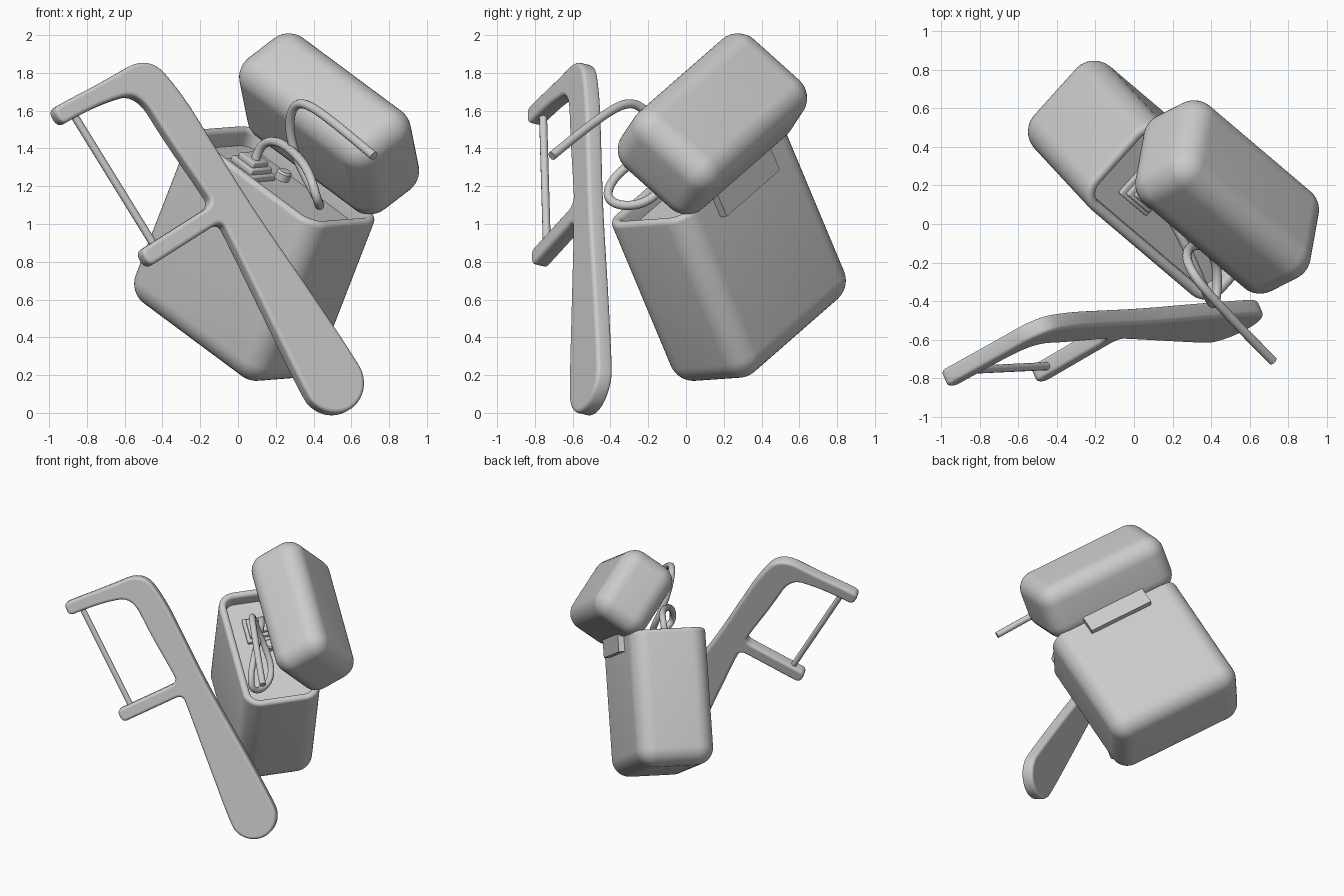
import bpy, bmesh, math
from mathutils import Vector, Matrix

if "Cube" in bpy.data.objects:
    bpy.data.objects.remove(bpy.data.objects["Cube"])


def frame(x, y, z, origin):
    m = Matrix((x, y, z)).transposed().to_4x4()
    m.translation = origin
    return m


def smooth(ob, angle=35):
    bpy.ops.object.select_all(action='DESELECT')
    ob.select_set(True)
    bpy.context.view_layer.objects.active = ob
    bpy.ops.object.shade_smooth_by_angle(angle=math.radians(angle))


def add_mesh(name, bm, mat):
    bmesh.ops.recalc_face_normals(bm, faces=bm.faces)
    me = bpy.data.meshes.new(name)
    bm.to_mesh(me)
    bm.free()
    ob = bpy.data.objects.new(name, me)
    bpy.context.collection.objects.link(ob)
    ob.matrix_world = mat
    smooth(ob)
    return ob


def loft(name, a, b, profile, mat, n=10):
    """Stack rounded rectangles: core half sizes a, b grown by radius r at height h."""
    bm = bmesh.new()
    rings = []
    for r, h in profile:
        ring = []
        for k, (sx, sy) in enumerate(((1, 1), (-1, 1), (-1, -1), (1, -1))):
            for i in range(n + 1):
                t = math.pi / 2 * (k + i / n)
                ring.append(bm.verts.new((sx * a + r * math.cos(t), sy * b + r * math.sin(t), h)))
        rings.append(ring)
    m = len(rings[0])
    for p, q in zip(rings, rings[1:]):
        for i in range(m):
            j = (i + 1) % m
            bm.faces.new((p[i], p[j], q[j], q[i]))
    bm.faces.new(rings[0][::-1])
    bm.faces.new(rings[-1])
    return add_mesh(name, bm, mat)


def arc(r0, h0, rad, start, end, n=10):
    return [(r0 + rad * math.cos(math.radians(start + (end - start) * i / n)),
             h0 + rad * math.sin(math.radians(start + (end - start) * i / n))) for i in range(n + 1)]


def block(name, size, pos, mat, bevel):
    bm = bmesh.new()
    bmesh.ops.create_cube(bm, size=1, matrix=Matrix.Diagonal((*size, 1)))
    if bevel:
        bmesh.ops.bevel(bm, geom=bm.edges[:], offset=bevel, segments=3, profile=0.5, affect='EDGES')
    return add_mesh(name, bm, mat @ Matrix.Translation(pos))


def chaikin(pts, steps=3):
    for _ in range(steps):
        out = []
        for p, q in zip(pts, pts[1:] + pts[:1]):
            p, q = Vector(p), Vector(q)
            out += [p.lerp(q, 0.25), p.lerp(q, 0.75)]
        pts = out
    return pts


def curve_mesh(name, cu, mat):
    ob = bpy.data.objects.new(name, cu)
    bpy.context.collection.objects.link(ob)
    ob.matrix_world = mat
    bpy.ops.object.select_all(action='DESELECT')
    ob.select_set(True)
    bpy.context.view_layer.objects.active = ob
    bpy.ops.object.convert(target='MESH')
    smooth(bpy.context.object)


def tube(name, pts, radius, mat=Matrix()):
    cu = bpy.data.curves.new(name, 'CURVE')
    cu.dimensions = '3D'
    cu.bevel_depth, cu.bevel_resolution, cu.use_fill_caps = radius, 4, True
    sp = cu.splines.new('NURBS')
    sp.points.add(len(pts) - 1)
    for p, c in zip(sp.points, pts):
        p.co = (*c, 1)
    sp.use_endpoint_u, sp.order_u, sp.resolution_u = True, min(4, len(pts)), 8
    curve_mesh(name, cu, mat)


# Tilted axes of the container: u along width, v to the back, w up
u = Vector((0.664, -0.563, -0.493)).normalized()
v = Vector((0.345, -0.37, 0.86)).cross(u).normalized()
w = u.cross(v)
A, B, R, H = 0.39, 0.16, 0.13, 0.85

# Container body with rolled rim and recessed floor
body = frame(u, v, w, Vector((-0.054, 0.378, 0.50)))
loft("container_body", A, B,
     arc(0, 0, R, -89.5, 0) + arc(R - 0.028, H, 0.028, 0, 180) + [(R - 0.056, H - 0.07)], body)

# Lid, swung open about the back edge
th = math.radians(53)
back = v * math.cos(th) - w * math.sin(th)
n = w * math.cos(th) + v * math.sin(th)
loft("container_lid", A, B, arc(0, -0.09, R, -89.5, 0) + arc(0, 0.09, R, 0, 89.5),
     frame(u, back, n, Vector((0.4825, 0.14, 1.53))))

# Hinge plate
block("hinge", (0.50, 0.08, 0.14), (0, 0.295, H - 0.037), body, 0)

# Stepped dispenser with outlet
for i, s in enumerate((0.21, 0.165, 0.12)):
    block(f"dispenser_step_{i + 1}", (s, s, 0.035), (-0.2, -0.03, H - 0.055 + 0.03 * i), body, 0.008)
loft("dispenser_outlet", 0.0005, 0.0005, [(0.04, H), (0.04, H + 0.04), (0.03, H + 0.05)], body)

# Loose strand pulled from the dispenser
tube("strand", [(0.09, 0.14, 1.33), (0.11, 0.13, 1.42), (0.19, 0.05, 1.46), (0.30, -0.18, 1.38),
                (0.38, -0.37, 1.28), (0.42, -0.45, 1.12), (0.44, -0.28, 1.08), (0.41, -0.12, 1.16),
                (0.30, -0.10, 1.35), (0.26, -0.16, 1.54), (0.31, -0.28, 1.68), (0.48, -0.46, 1.56),
                (0.60, -0.59, 1.46), (0.72, -0.71, 1.36)], 0.024)

# Pick: flat rounded profile, s along the handle and t along the arms
d = Vector((-0.525, -0.025, 0.851)).normalized()
arm = Vector((-0.76, -0.44, -0.48))
arm = (arm - d * arm.dot(d)).normalized()
pick = frame(d, arm, d.cross(arm), Vector((0.5, -0.5, 0.17)))
end = [(0.18 * math.cos(t), 0.01 + 0.18 * math.sin(t))
       for t in [math.radians(270 - 180 * i / 8) for i in range(9)]]
outline = end + [(0.5, 0.135), (0.94, 0.085), (1.03, 0.08), (1.03, 0.20), (1.03, 0.50), (1.03, 0.58),
                 (1.13, 0.58), (1.13, 0.50), (1.13, 0.20), (1.13, 0.07), (1.22, 0.07),
                 (1.55, 0.09), (1.84, 0.09), (1.89, 0.28), (1.91, 0.50), (1.91, 0.58), (2.01, 0.58),
                 (2.01, 0.50), (1.99, 0.24), (1.98, -0.07), (1.72, -0.12), (1.4, -0.12), (1.0, -0.12),
                 (0.5, -0.15)]
cu = bpy.data.curves.new("pick_handle", 'CURVE')
cu.dimensions, cu.fill_mode = '2D', 'BOTH'
cu.extrude, cu.bevel_depth, cu.bevel_resolution, cu.offset = 0.025, 0.02, 3, -0.02
pts = chaikin(outline)
sp = cu.splines.new('POLY')
sp.points.add(len(pts) - 1)
for p, c in zip(sp.points, pts):
    p.co = (c[0], c[1], 0, 1)
sp.use_cyclic_u = True
curve_mesh("pick_handle", cu, pick)

# Taut thread between the pick arms
tube("pick_thread", [(1.07, 0.475, 0), (1.96, 0.475, 0)], 0.021, pick)
